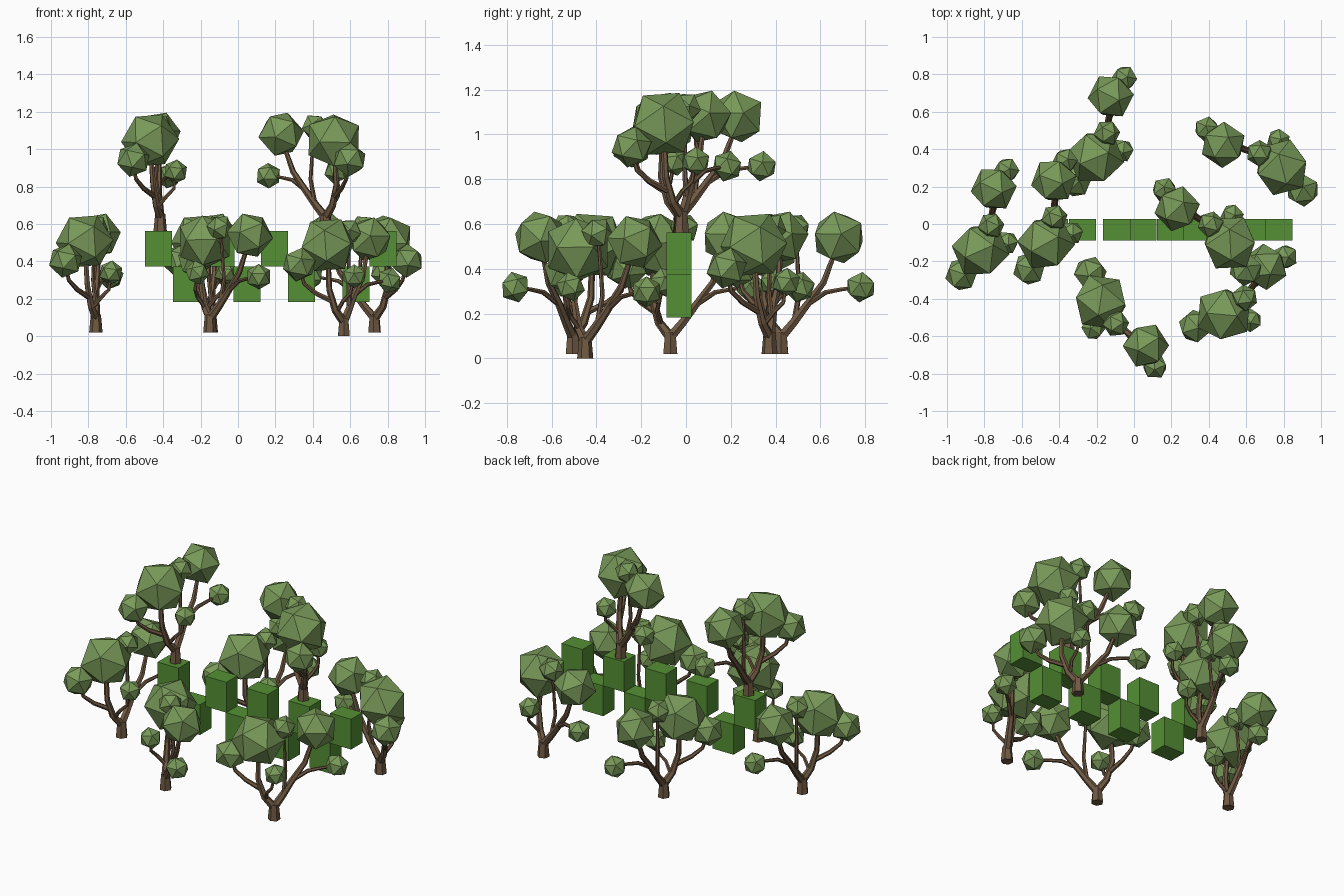
import bpy, bmesh, random
from math import radians
from mathutils import Matrix, Vector, Euler

if "Cube" in bpy.data.objects:
    bpy.data.objects.remove(bpy.data.objects["Cube"])

random.seed(4)


def material(name, rgb):
    m = bpy.data.materials.new(name)
    m.diffuse_color = (*rgb, 1)
    m.use_nodes = True
    m.node_tree.nodes["Principled BSDF"].inputs["Base Color"].default_value = m.diffuse_color
    return m


LEAF = material("leaf_green", (0.19, 0.32, 0.10))
BARK = material("bark_brown", (0.16, 0.10, 0.055))
BLOCK = material("block_green", (0.09, 0.28, 0.035))


def place(name, data, loc, turn=0):
    ob = bpy.data.objects.new(name, data)
    ob.location = loc
    ob.rotation_euler.z = radians(turn)
    bpy.context.collection.objects.link(ob)
    return ob


# Trunk and branches: six-sided tapering tubes; each limb is (start radius, end radius, path)
limbs = [
    (.036, .027, [(0, 0, 0), (0, 0, .05), (0, 0, .095)]),
    (.024, .010, [(0, 0, .075), (0, .055, .14), (0, .115, .22), (.01, .19, .32),
                  (.01, .22, .40), (.01, .26, .50)]),
    (.024, .012, [(0, 0, .075), (-.025, -.05, .14), (-.045, -.08, .25), (-.06, -.07, .47)]),
    (.013, .008, [(0, .115, .22), (.03, .20, .275), (.055, .27, .288), (.08, .35, .298)]),
    (.015, .009, [(-.04, -.07, .19), (-.10, -.13, .23), (-.145, -.175, .28), (-.165, -.20, .37)]),
    (.012, .008, [(-.02, -.04, .13), (.03, -.06, .19), (.07, -.05, .23), (.077, -.035, .31)]),
    (.014, .008, [(0, .06, .145), (-.015, .08, .28), (-.006, .065, .54)]),
]
wood = bpy.data.curves.new("trunk_and_branches", 'CURVE')
wood.dimensions = '3D'
wood.bevel_depth = 1
wood.bevel_resolution = 1
wood.use_fill_caps = True
wood.materials.append(BARK)
for r0, r1, path in limbs:
    s = wood.splines.new('POLY')
    s.use_smooth = False
    s.points.add(len(path) - 1)
    for i, (p, co) in enumerate(zip(s.points, path)):
        p.co = (*co, 1)
        p.radius = r0 + (r1 - r0) * i / (len(path) - 1)

# Foliage: six flat-faced icosahedra with random turns
blobs = [
    (-.06, -.07, .487, .156),
    (.01, .258, .52, .125),
    (.08, .358, .298, .070),
    (-.004, .06, .56, .072),
    (.08, -.03, .32, .066),
    (-.162, -.20, .383, .093),
]
foliage = bpy.data.meshes.new("foliage")
bm = bmesh.new()
for x, y, z, r in blobs:
    turn = Euler([random.uniform(0, 6.28) for _ in range(3)]).to_matrix().to_4x4()
    bmesh.ops.create_icosphere(bm, subdivisions=1, radius=r,
                               matrix=Matrix.Translation((x, y, z)) @ turn)
bm.to_mesh(foliage)
bm.free()
foliage.materials.append(LEAF)

# Seven copies of the tree: five on the ground, two on the blocks
trees = [
    (-.76, -.07, .02, 0), (-.416, -.026, .56, 5), (-.143, .425, .02, -2),
    (.73, .373, .02, 81), (.468, -.02, .56, 69), (.566, -.45, 0, -29),
    (-.15, -.505, .02, -122),
]
for x, y, z, turn in trees:
    place("tree_trunk", wood, (x, y, z), turn)
    place("tree_foliage", foliage, (x, y, z), turn)

# Checkerboard of green blocks in two rows
box = bpy.data.meshes.new("block")
bm = bmesh.new()
bmesh.ops.create_cube(bm, size=1)
bmesh.ops.scale(bm, vec=Vector((.145, .113, .19)), verts=bm.verts)
bm.to_mesh(box)
bm.free()
box.materials.append(BLOCK)
for x in (-.425, -.0925, .195, .485, .775):
    place("upper_block", box, (x, -.031, .468))
for x in (-.276, .0475, .34, .63):
    place("lower_block", box, (x, -.031, .278))
